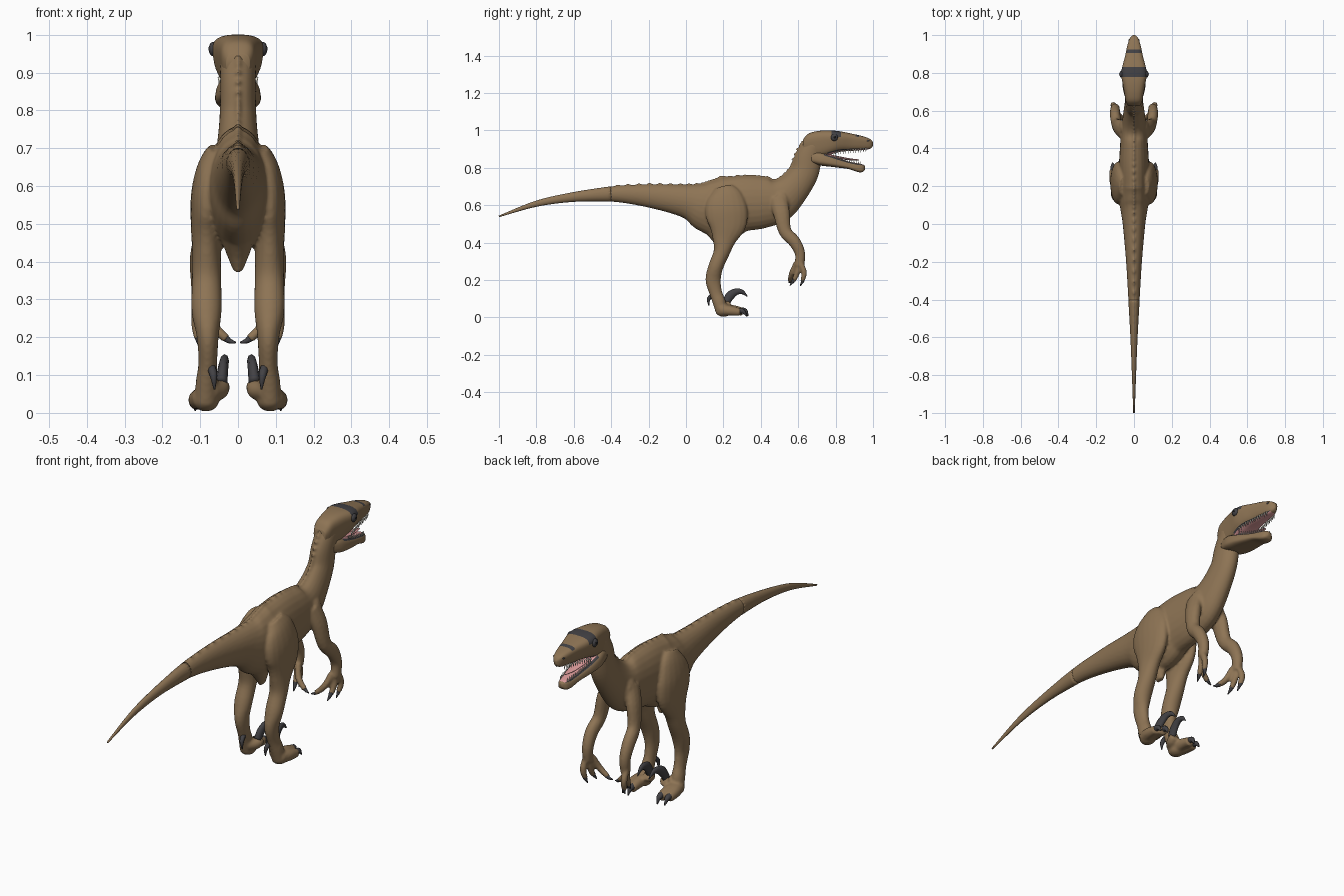
import bpy, bmesh, math
from mathutils import Vector


def material(name, col):
    m = bpy.data.materials.new(name)
    m.diffuse_color = (*col, 1)
    return m


HIDE = material("brown hide", (0.27, 0.175, 0.09))
DARK = material("dark grey", (0.055, 0.053, 0.058))
PINK = material("mouth pink", (0.72, 0.33, 0.33))
IVORY = material("tooth ivory", (0.75, 0.72, 0.62))
BLACK = material("pupil black", (0.008, 0.008, 0.008))


def spline(pts, k):
    """Catmull-Rom through tuples of any length."""
    p = [pts[0]] + list(pts) + [pts[-1]]
    out = []
    for i in range(1, len(p) - 2):
        for j in range(k):
            t = j / k
            out.append([0.5 * (2 * b + (c - a) * t + (2 * a - 5 * b + 4 * c - d) * t * t
                               + (3 * b - a - 3 * c + d) * t ** 3)
                        for a, b, c, d in zip(*p[i - 1:i + 3])])
    return out + [list(pts[-1])]


def loft(bm, rings):
    vs = [[bm.verts.new(c) for c in r] for r in rings]
    n = len(vs[0])
    fs = [bm.faces.new((a[i], a[(i + 1) % n], b[(i + 1) % n], b[i]))
          for a, b in zip(vs, vs[1:]) for i in range(n)]
    fs += [bm.faces.new(vs[0]), bm.faces.new(vs[-1])]
    bmesh.ops.recalc_face_normals(bm, faces=fs)
    return fs


def tube(bm, pts, s=1, k=4, n=12):
    """Points are x, y, z, half width and optional half depth."""
    q = spline([p if len(p) == 5 else (*p, p[3]) for p in pts], k)
    rings = []
    for i, (x, y, z, rx, rn) in enumerate(q):
        a, b = q[max(i - 1, 0)], q[min(i + 1, len(q) - 1)]
        t = (Vector(b[:3]) - Vector(a[:3])).normalized()
        side = (Vector((1, 0, 0)) - t * t.x).normalized()
        nor = t.cross(side)
        rx, rn = max(rx, 0.0008), max(rn, 0.0008)
        ring = []
        for j in range(n):
            w = 2 * math.pi * j / n
            c = Vector((x, y, z)) + side * rx * math.cos(w) + nor * rn * math.sin(w)
            ring.append((c.x * s, c.y, c.z))
        rings.append(ring)
    return loft(bm, rings)


def ball(bm, c, r, scale=(1, 1, 1)):
    v = bmesh.ops.create_uvsphere(bm, u_segments=12, v_segments=8, radius=r)["verts"]
    for p in v:
        p.co = Vector([a * b + o for a, b, o in zip(p.co, scale, c)])


def finish(bm, name, *mats):
    me = bpy.data.meshes.new(name)
    bm.to_mesh(me)
    bm.free()
    for m in mats:
        me.materials.append(m)
    for p in me.polygons:
        p.use_smooth = True
    ob = bpy.data.objects.new(name, me)
    bpy.context.collection.objects.link(ob)
    return ob


# Trunk, tail and neck
SPINE = [(0, -1, .54, .004), (0, -.8, .608, .011, .016), (0, -.6, .644, .019, .026),
         (0, -.4, .66, .03, .041), (0, -.2, .65, .042, .062), (0, 0, .622, .06, .09),
         (0, .1, .595, .075, .135), (0, .2, .585, .08, .165), (0, .3, .608, .08, .15),
         (0, .4, .614, .075, .14), (0, .49, .627, .068, .12), (0, .56, .675, .06, .092),
         (0, .63, .765, .05, .076), (0, .655, .85, .047, .072), (0, .69, .925, .048, .06)]
LEG = [(.055, .2, .695, .025, .05), (.072, .21, .65, .035, .09), (.083, .215, .58, .041, .112),
       (.084, .22, .5, .041, .105), (.083, .205, .42, .038, .066), (.083, .191, .35, .039, .044),
       (.083, .159, .27, .04, .04), (.08, .145, .2, .029, .041), (.08, .16, .13, .025, .034),
       (.083, .178, .08, .029, .035), (.085, .19, .025, .03, .03)]
ARM = [(.05, .49, .64, .03, .05), (.078, .51, .56, .03, .045), (.092, .53, .46, .028, .035),
       (.1, .58, .405, .028, .033), (.1, .61, .34, .025, .028), (.1, .605, .275, .021, .027)]
FINGERS = [[(.108, .612, .29, .015), (.11, .632, .24, .015), (.105, .622, .195, .012)],
           [(.1, .6, .29, .015), (.1, .595, .24, .015), (.095, .575, .195, .012)],
           [(.09, .59, .29, .015), (.07, .565, .235, .015), (.03, .555, .195, .012)]]
TOES = [[(.09, .19, .04, .032), (.105, .24, .035, .027), (.11, .29, .028, .02)],
        [(.085, .19, .04, .032), (.08, .25, .04, .027), (.078, .305, .03, .021)],
        [(.075, .18, .06, .028), (.05, .21, .06, .026), (.043, .235, .075, .022)]]

bm = bmesh.new()
tube(bm, SPINE, k=6, n=24)
tube(bm, [(0, .13, .52, .06, .07), (0, .17, .44, .038, .045), (0, .185, .375, .012, .02)])
for s in (1, -1):
    tube(bm, LEG, s, n=18)
    tube(bm, ARM, s)
    for f in FINGERS + TOES:
        tube(bm, f, s)
    ball(bm, (s * .04, .51, .62), .05, (.85, 1, 1.3))      # shoulder
    ball(bm, (s * .085, .2, .03), .035, (1, 1.2, .75))     # sole
# small ridge along the back and neck
crest = spline(SPINE[3:], 4)
for a, b, c in zip(crest, crest[1:], crest[2:]):
    t = Vector((0, c[1] - a[1], c[2] - a[2])).normalized() if len(a) == 5 else Vector((0, 1, 0))
    r = b[4]
    ball(bm, (0, b[1] - t.z * r, b[2] + t.y * r), .011, (.7, 1.3, .8))
body = finish(bm, "body", HIDE)
m = body.modifiers.new("blend", 'REMESH')
m.mode = 'VOXEL'
m.voxel_size = .006
m.use_smooth_shade = True
m = body.modifiers.new("soften", 'SMOOTH')
m.factor = .5
m.iterations = 5

bm = bmesh.new()
tube(bm, SPINE[:4], k=6, n=16)
finish(bm, "tail_tip", HIDE)

# Claws
CLAWS = [[(.11, .28, .035, .015), (.112, .305, .032, .012), (.113, .325, .006, .002)],
         [(.078, .295, .038, .016), (.078, .318, .034, .012), (.078, .332, .006, .002)],
         [(.044, .215, .08, .016, .02), (.04, .235, .115, .014, .024), (.036, .268, .137, .012, .018),
          (.033, .3, .136, .008, .012), (.03, .328, .112, .002)],
         [(.072, .15, .125, .012), (.065, .122, .1, .01), (.062, .122, .062, .002)],
         [(.106, .625, .205, .011), (.103, .622, .19, .008), (.1, .61, .168, .002)],
         [(.096, .578, .205, .011), (.094, .57, .19, .008), (.09, .555, .17, .002)],
         [(.036, .557, .2, .01), (.022, .555, .19, .007), (.006, .55, .186, .002)]]
bm = bmesh.new()
for s in (1, -1):
    for c in CLAWS:
        tube(bm, c, s, n=8)
finish(bm, "claws", DARK)

# Skull and jaw: y, bottom, top, half width
SKULL = [(.625, .87, .95, .035), (.65, .855, .98, .048), (.69, .85, .994, .056), (.74, .86, 1, .066),
         (.79, .876, .999, .076), (.83, .886, .994, .07), (.88, .89, .984, .055), (.93, .894, .973, .043),
         (.97, .898, .961, .031), (.99, .905, .95, .02), (1, .918, .936, .006)]
JAW = [(.67, .825, .89, .042), (.72, .812, .885, .053), (.77, .806, .868, .053), (.82, .8, .85, .046),
       (.87, .793, .834, .037), (.92, .777, .824, .029), (.945, .778, .818, .021), (.957, .79, .81, .008)]


def sp(v, e):
    return math.copysign(abs(v) ** e, v)


def head_part(bm, stations, taper):
    rings = []
    for y, zb, zt, hw in spline(stations, 8):
        ring = []
        for j in range(32):
            w = 2 * math.pi * (j + .5) / 32
            u = sp(math.sin(w), .65)
            ring.append((hw * sp(math.cos(w), .65) * (1 - taper + taper * u), y,
                         (zb + zt) / 2 + (zt - zb) / 2 * u))
        rings.append(ring)
    return loft(bm, rings)


def width_at(stations, y):
    for a, b in zip(stations, stations[1:]):
        if a[0] <= y <= b[0]:
            t = (y - a[0]) / (b[0] - a[0])
            return [p + (q - p) * t for p, q in zip(a, b)]
    return stations[-1]


bm = bmesh.new()
for f in head_part(bm, SKULL, .14):
    c = f.calc_center_median()
    hw = width_at(SKULL, c.y)[3]
    if f.normal.z < -.6 and .75 < c.y < .98:        # palate with dark lip
        f.material_index = 2 if abs(c.x) < hw * .55 else 1
    elif c.z > .965 and .78 < c.y < .832:           # brow band
        f.material_index = 1
    elif f.normal.z > .5 and .905 < c.y < .925:     # snout stripe
        f.material_index = 1
finish(bm, "head", HIDE, DARK, PINK)

bm = bmesh.new()
for f in head_part(bm, JAW, -.1):
    c = f.calc_center_median()
    if f.normal.z > .6 and .74 < c.y < .95:
        f.material_index = 2 if abs(c.x) < width_at(JAW, c.y)[3] * .75 else 1
finish(bm, "lower_jaw", HIDE, DARK, PINK)

# Tongue
bm = bmesh.new()
tube(bm, [(0, .75, .868, .03, .008), (0, .82, .854, .026, .007), (0, .88, .845, .018, .005),
          (0, .925, .842, .006, .003)])
finish(bm, "tongue", PINK)

# Teeth
bm = bmesh.new()
for s in (1, -1):
    for i in range(13):
        y = .8 + i * .0135
        _, zb, zt, hw = width_at(SKULL, y)
        x = hw * .66
        tube(bm, [(x, y, zb + .008, .0045), (x, y, zb - .012, .0008)], s, 1, 6)
        y = .79 + i * .012
        _, zb, zt, hw = width_at(JAW, y)
        x = hw * .78
        tube(bm, [(x, y, zt - .008, .004), (x, y, zt + .012, .0008)], s, 1, 6)
finish(bm, "teeth", IVORY)

# Eyes and nostrils
bm, pb = bmesh.new(), bmesh.new()
for s in (1, -1):
    ball(bm, (s * .066, .793, .962), .019, (.6, 1, 1))
    ball(bm, (s * .025, .972, .944), .007, (.6, 1.2, .7))
    ball(pb, (s * .075, .795, .963), .007, (.5, 1, 1))
finish(bm, "eyes_and_nostrils", DARK)
finish(pb, "pupils", BLACK)
